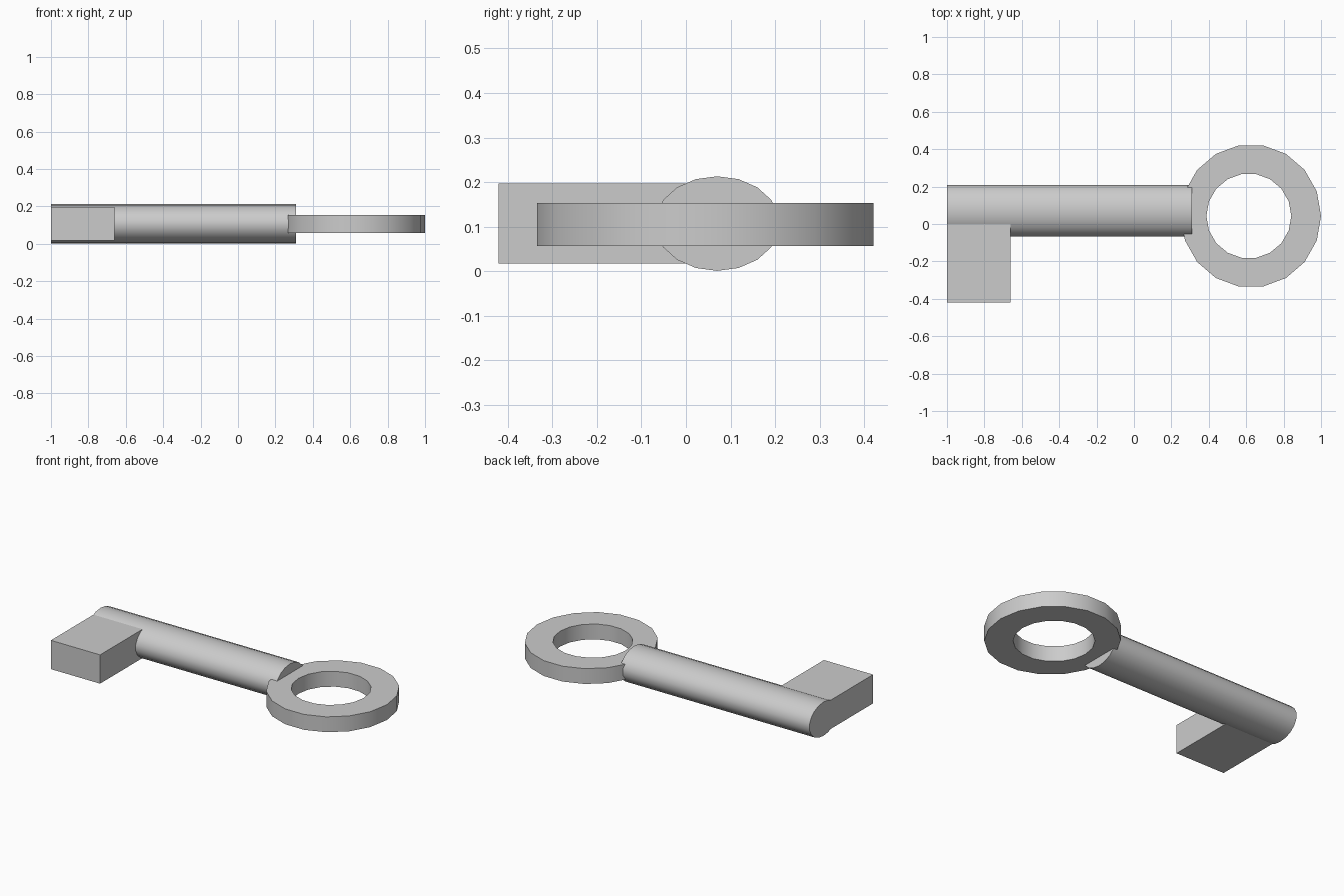
import bpy, bmesh
from math import pi, sin, cos

if "Cube" in bpy.data.objects:
    bpy.data.objects.remove(bpy.data.objects["Cube"])

SIDES = 18


def make_object(name, bm):
    bmesh.ops.recalc_face_normals(bm, faces=bm.faces)
    mesh = bpy.data.meshes.new(name)
    bm.to_mesh(mesh)
    bm.free()
    obj = bpy.data.objects.new(name, mesh)
    bpy.context.collection.objects.link(obj)
    bpy.ops.object.select_all(action='DESELECT')
    obj.select_set(True)
    bpy.context.view_layer.objects.active = obj
    bpy.ops.object.shade_smooth_by_angle(angle=pi / 6)
    return obj


def loop(bm, point):
    return [bm.verts.new(point(2 * pi * i / SIDES)) for i in range(SIDES)]


def bridge(bm, a, b):
    for i in range(SIDES):
        j = (i + 1) % SIDES
        bm.faces.new((a[i], a[j], b[j], b[i]))


# shaft: flattened round rod along x
bm = bmesh.new()
ends = [loop(bm, lambda t, x=x: (x, 0.07 + 0.14 * sin(t), 0.107 + 0.106 * cos(t)))
        for x in (-1.0, 0.31)]
bridge(bm, *ends)
for end in ends:
    bm.faces.new(end)
make_object("shaft", bm)

# ring handle: flat ring with rectangular section
bm = bmesh.new()
section = ((0.375, 0.383, 0.057), (0.375, 0.383, 0.153),
           (0.227, 0.227, 0.153), (0.227, 0.227, 0.057))
rings = [loop(bm, lambda t, rx=rx, ry=ry, z=z:
              ((0.625 if rx > 0.3 else 0.614) + rx * cos(t), 0.043 + ry * sin(t), z))
         for rx, ry, z in section]
for k in range(4):
    bridge(bm, rings[k], rings[(k + 1) % 4])
make_object("ring_handle", bm)

# bit: block at the tip of the shaft
bm = bmesh.new()
bmesh.ops.create_cube(bm, size=1)
bmesh.ops.scale(bm, verts=bm.verts, vec=(0.34, 0.425, 0.18))
bmesh.ops.translate(bm, verts=bm.verts, vec=(-0.83, -0.2075, 0.107))
make_object("bit", bm)
